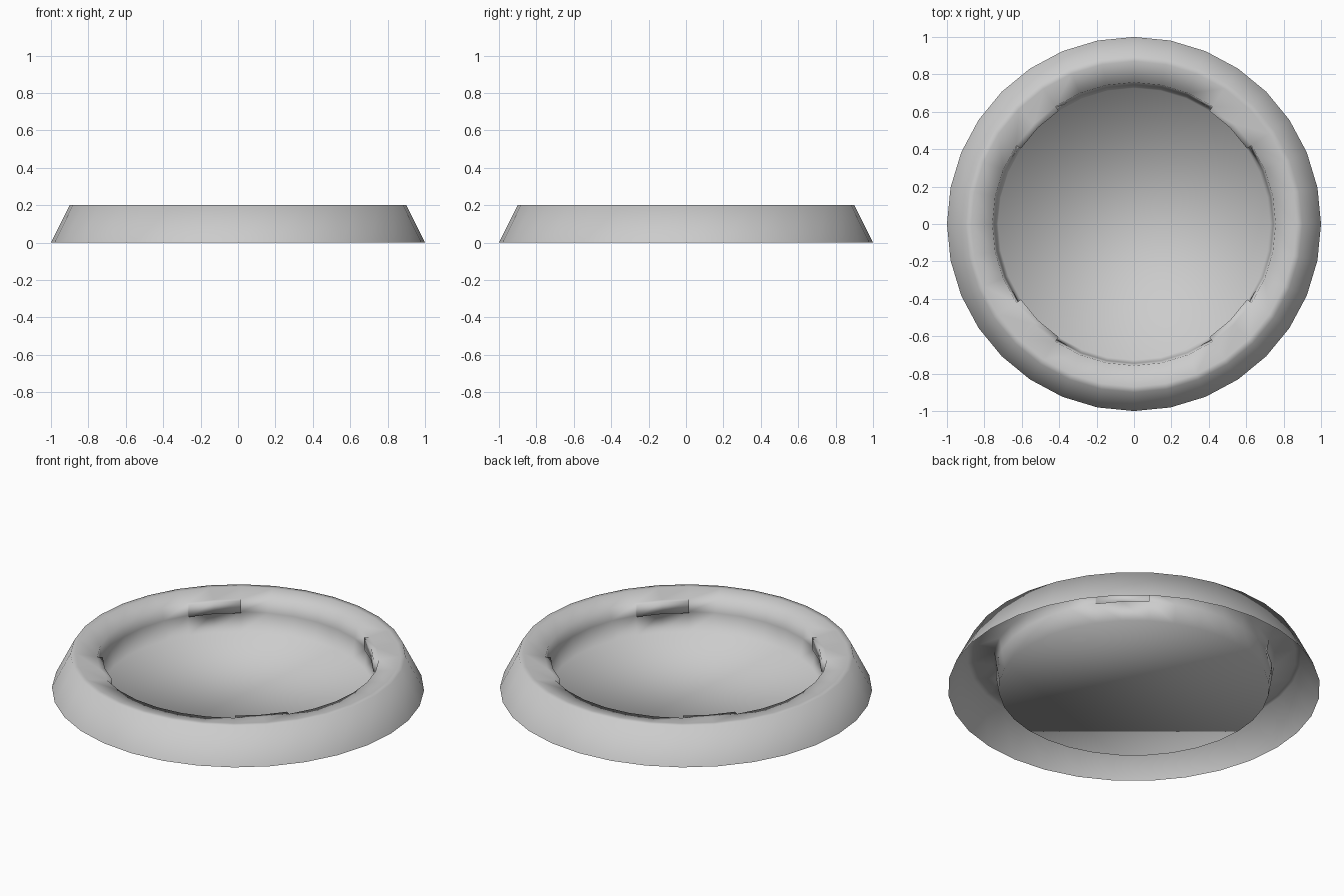
import bpy
import bmesh
from math import cos, sin, pi

SEGMENTS = 32
TAB_RADIUS = 0.727

cube = bpy.data.objects.get("Cube")
if cube:
    bpy.data.objects.remove(cube, do_unlink=True)

# Plain grey material
grey = bpy.data.materials.new("plain_grey")
grey.use_nodes = True
colour = (0.6, 0.6, 0.6, 1)
grey.diffuse_color = colour
grey.node_tree.nodes["Principled BSDF"].inputs["Base Color"].default_value = colour

# Profile (radius, height): sloped skirt, top rim, lip, inner wall
profile = [(1.0, 0), (0.9, 0.2), (0.87, 0.2), (0.757, 0.18), (0.745, 0.11), (0.727, 0)]

bm = bmesh.new()
rings = []
for radius, height in profile:
    angles = [2 * pi * i / SEGMENTS for i in range(SEGMENTS)]
    rings.append([bm.verts.new((radius * cos(a), radius * sin(a), height)) for a in angles])

# Revolved shell, open underneath
tab_groups = {}
for row, (lower, upper) in enumerate(zip(rings, rings[1:])):
    for i in range(SEGMENTS):
        k = (i + 1) % SEGMENTS
        face = bm.faces.new((lower[i], lower[k], upper[k], upper[i]))
        # Two wall faces on each diagonal become a locking tab
        if row == 3 and i % 8 in (3, 4):
            tab_groups.setdefault(i // 8, []).append(face)

# Flat floor of the dish
bm.faces.new(rings[-1])

# Four tabs pushed inward from the upper wall
for faces in tab_groups.values():
    result = bmesh.ops.extrude_face_region(bm, geom=faces)
    old = [f for f in faces if f.is_valid]
    if old:
        bmesh.ops.delete(bm, geom=old, context="FACES_ONLY")
    for item in result["geom"]:
        if isinstance(item, bmesh.types.BMVert):
            scale = TAB_RADIUS / item.co.xy.length
            item.co.x *= scale
            item.co.y *= scale

for face in bm.faces:
    face.smooth = True

mesh = bpy.data.meshes.new("dish_ring")
bm.to_mesh(mesh)
bm.free()
mesh.materials.append(grey)
dish = bpy.data.objects.new("dish_ring", mesh)
bpy.context.collection.objects.link(dish)
